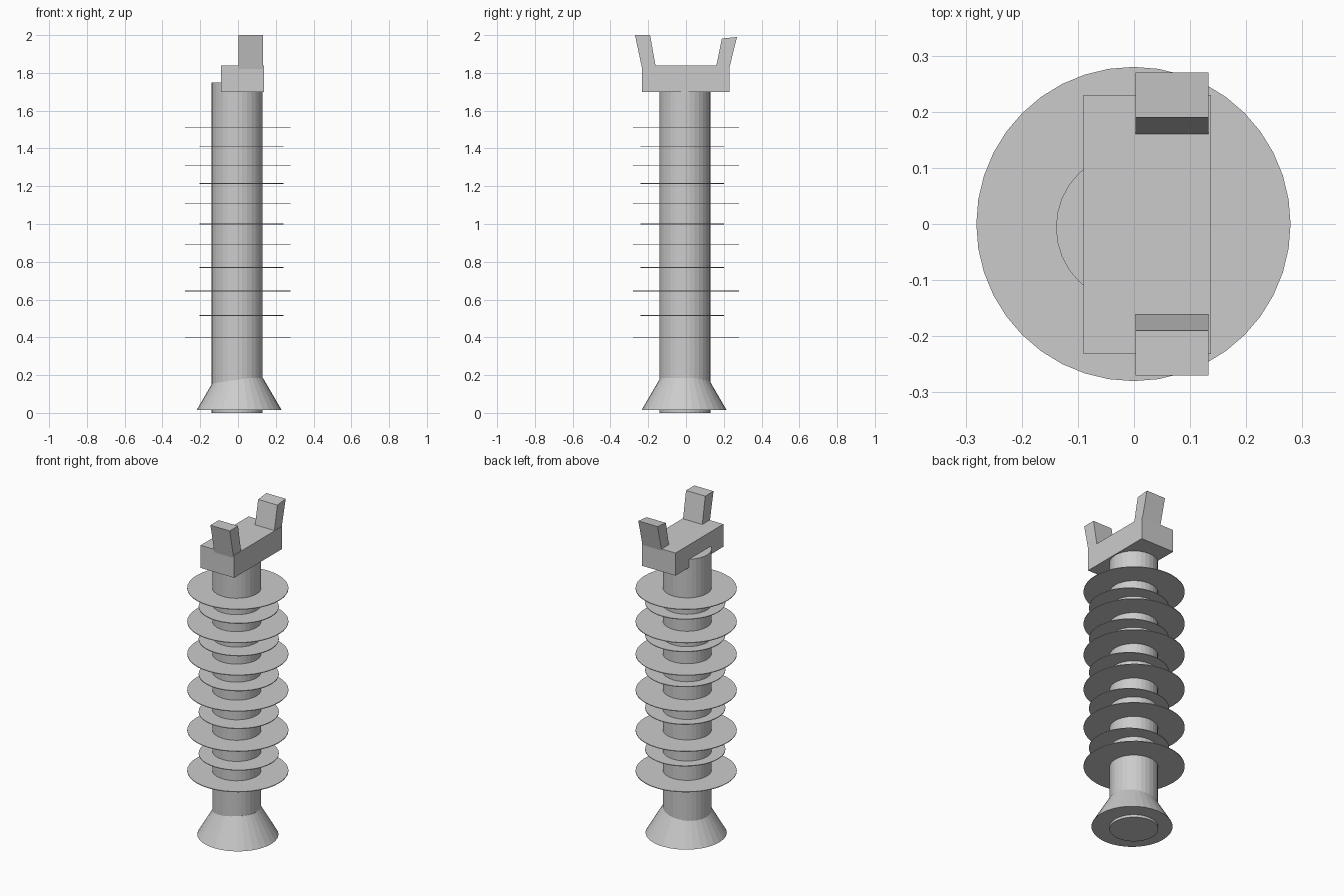
import bpy, bmesh
from mathutils import Matrix

if "Cube" in bpy.data.objects:
    bpy.data.objects.remove(bpy.data.objects["Cube"])

grey = bpy.data.materials.new("light grey")
grey.diffuse_color = (0.6, 0.6, 0.6, 1)
grey.use_nodes = True
grey.node_tree.nodes["Principled BSDF"].inputs["Base Color"].default_value = grey.diffuse_color


def finish(bm, name):
    bmesh.ops.recalc_face_normals(bm, faces=bm.faces[:])
    me = bpy.data.meshes.new(name)
    bm.to_mesh(me)
    bm.free()
    me.materials.append(grey)
    ob = bpy.data.objects.new(name, me)
    bpy.context.collection.objects.link(ob)
    return ob


def cone(name, x, y, z0, z1, r0, r1, sides=32):
    bm = bmesh.new()
    bmesh.ops.create_cone(bm, cap_ends=True, segments=sides, radius1=r0, radius2=r1,
                          depth=z1 - z0, matrix=Matrix.Translation((x, y, (z0 + z1) / 2)))
    return finish(bm, name)


def extrude_x(name, profile, x0, x1):
    """Extrude a (y, z) outline along x."""
    bm = bmesh.new()
    face = bm.faces.new([bm.verts.new((x0, y, z)) for y, z in profile])
    ext = bmesh.ops.extrude_face_region(bm, geom=[face])["geom"]
    verts = [g for g in ext if isinstance(g, bmesh.types.BMVert)]
    bmesh.ops.translate(bm, verts=verts, vec=(x1 - x0, 0, 0))
    return finish(bm, name)


# Central column and flared foot
cone("column", -0.004, -0.006, 0, 1.75, 0.135, 0.135)
cone("flared_foot", 0.006, -0.01, 0.015, 0.185, 0.225, 0.126)

# Thin insulating sheds, alternating large and small
for i, z in enumerate((0.398, 0.645, 0.89, 1.11, 1.308, 1.512)):
    cone(f"large_shed_{i + 1}", -0.001, 0, z - 0.002, z + 0.002, 0.28, 0.28, 40)
for i, z in enumerate((0.516, 0.77, 1.0, 1.214, 1.412)):
    cone(f"small_shed_{i + 1}", 0.019, -0.02, z - 0.002, z + 0.002, 0.222, 0.222, 40)

# Top bracket with two outward leaning prongs
extrude_x("bracket", [(-0.232, 1.70), (0.23, 1.70), (0.23, 1.838), (-0.232, 1.838)], -0.09, 0.137)
extrude_x("front_prong", [(-0.232, 1.82), (-0.158, 1.82), (-0.19, 2.0), (-0.27, 2.0)], 0.003, 0.133)
extrude_x("back_prong", [(0.228, 1.82), (0.157, 1.82), (0.19, 1.982), (0.27, 1.99)], 0.003, 0.133)
